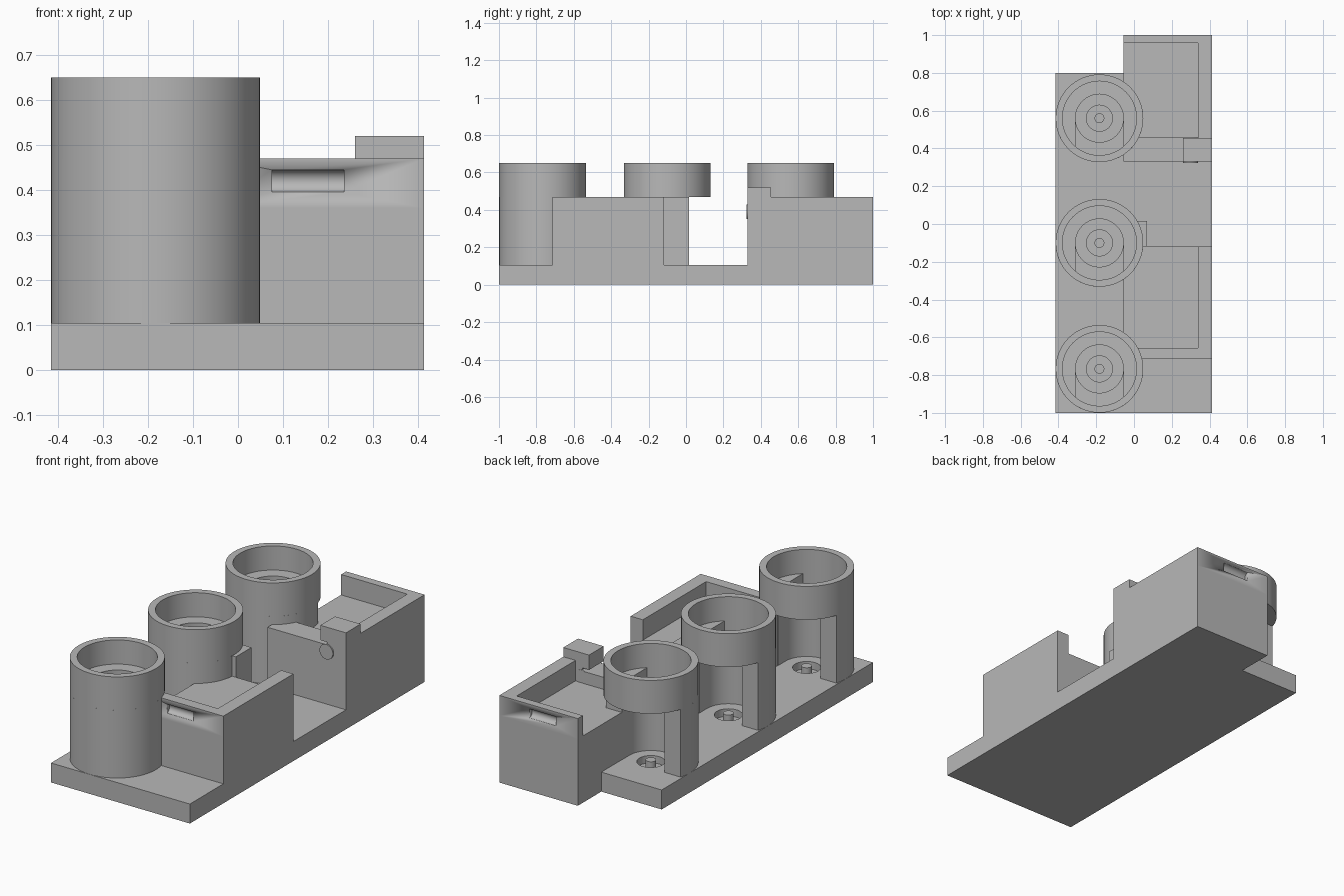
import bpy, bmesh, math
from mathutils import Matrix

if "Cube" in bpy.data.objects:
    bpy.data.objects.remove(bpy.data.objects["Cube"], do_unlink=True)

grey = bpy.data.materials.new("light grey plastic")
grey.use_nodes = True
colour = (0.48, 0.48, 0.48, 1)
grey.diffuse_color = colour
grey.node_tree.nodes["Principled BSDF"].inputs["Base Color"].default_value = colour


def arc(cx, cy, r, a0, a1, steps=32):
    """Points on an arc, angles in degrees, both ends included."""
    angles = [math.radians(a0 + (a1 - a0) * i / steps) for i in range(steps + 1)]
    return [(cx + r * math.cos(a), cy + r * math.sin(a)) for a in angles]


def circle(cx, cy, r, steps=64):
    return arc(cx, cy, r, 0, 360, steps)[:-1]


def rect(x0, x1, y0, y1):
    return [(x0, y0), (x1, y0), (x1, y1), (x0, y1)]


def finish(name, bm):
    bmesh.ops.recalc_face_normals(bm, faces=bm.faces[:])
    mesh = bpy.data.meshes.new(name)
    bm.to_mesh(mesh)
    bm.free()
    mesh.materials.append(grey)
    obj = bpy.data.objects.new(name, mesh)
    bpy.context.collection.objects.link(obj)
    bpy.ops.object.select_all(action='DESELECT')
    obj.select_set(True)
    bpy.context.view_layer.objects.active = obj
    bpy.ops.object.shade_smooth_by_angle(angle=math.radians(30))
    return obj


def prism(name, outline, z0, z1, holes=()):
    """Extrude an outline, with optional holes, between two heights."""
    bm = bmesh.new()
    edges = []
    for loop in [outline, *holes]:
        vs = [bm.verts.new((x, y, z0)) for x, y in loop]
        edges += [bm.edges.new((vs[i - 1], vs[i])) for i in range(len(vs))]
    if holes:
        bmesh.ops.triangle_fill(bm, use_beauty=True, use_dissolve=False, edges=edges)
    else:
        bm.faces.new(bm.verts[:])
    up = bmesh.ops.extrude_face_region(bm, geom=bm.faces[:], use_keep_orig=True)
    for v in up["geom"]:
        if isinstance(v, bmesh.types.BMVert):
            v.co.z = z1
    return finish(name, bm)


def rod(name, centre, r, length, axis):
    """Cylinder along the x or y axis."""
    bm = bmesh.new()
    turn = Matrix.Rotation(math.pi / 2, 4, 'Y' if axis == 'X' else 'X')
    bmesh.ops.create_cone(bm, cap_ends=True, segments=40, radius1=r, radius2=r,
                          depth=length, matrix=Matrix.Translation(centre) @ turn)
    return finish(name, bm)


def cut_groove(obj, y):
    """Rounded finger groove in an end wall."""
    cutter = rod("groove_cutter", (0.155, y, 0.42), 0.025, 0.16, 'X')
    cutter.hide_render = True
    mod = obj.modifiers.new("groove", 'BOOLEAN')
    mod.operation, mod.solver, mod.object = 'DIFFERENCE', 'EXACT', cutter
    bpy.ops.object.select_all(action='DESELECT')
    obj.select_set(True)
    bpy.context.view_layer.objects.active = obj
    bpy.ops.object.modifier_apply(modifier=mod.name)
    bpy.data.objects.remove(cutter, do_unlink=True)


# Shared sizes
RIGHT, LEFT, INNER, WALL = 0.413, -0.415, -0.055, 0.34
BASE, FLOOR, TOP, LEDGE, RIM = 0.105, 0.36, 0.47, 0.52, 0.65
CX, CUPS = -0.183, (-0.767, -0.1, 0.56)
R_OUT, R_IN, R_SLOT, R_HOLE = 0.232, 0.196, 0.127, 0.069
STEP, OPEN = 0.38, 0.065

# Base plate with a round recess below each cup
plan = [(LEFT, -1), (RIGHT, -1), (RIGHT, 1), (INNER, 1), (INNER, 0.8), (LEFT, 0.8)]
prism("base_bottom", plan, 0, 0.065)
prism("base_plate", plan, 0.065, BASE, [circle(CX, y, R_HOLE, 40) for y in CUPS])

# Cups: open-backed stem, slotted ledge and full rim
cut = math.degrees(math.asin(OPEN / R_OUT))
reach = math.degrees(math.acos(R_SLOT / R_IN))
for i, cy in enumerate(CUPS):
    n = str(i + 1)
    outer = arc(CX, cy, R_OUT, cut, -180 - cut, 48)
    ends = [(CX - R_SLOT, cy + OPEN)], [(CX + R_SLOT, cy + OPEN)]
    niche = arc(CX, cy, R_SLOT, -180, 0)
    slot = arc(CX, cy, R_IN, -180 + reach, -reach)
    prism("cup_stem_" + n, outer + ends[0] + niche + ends[1], BASE, STEP)
    prism("cup_neck_" + n, outer + ends[0] + slot + ends[1], STEP, TOP)
    prism("cup_ledge_" + n, circle(CX, cy, R_OUT), TOP, LEDGE,
          [slot + arc(CX, cy, R_SLOT, 0, 180)])
    prism("cup_rim_" + n, circle(CX, cy, R_OUT), LEDGE, RIM, [circle(CX, cy, R_IN)])
    prism("locating_peg_" + n, circle(CX, cy, 0.026, 24), 0.065, 0.115)

# Front tray: floor block and L-shaped wall
prism("front_tray_floor", rect(INNER, RIGHT, -0.715, -0.118), BASE, FLOOR)
front_wall = prism("front_tray_wall", [
    (INNER, -0.715), (RIGHT, -0.715), (RIGHT, -0.118),
    (WALL, -0.118), (WALL, -0.657), (INNER, -0.657)], FLOOR, TOP)
cut_groove(front_wall, -0.715)
prism("side_stop", rect(0.0, 0.07, -0.118, 0.015), BASE, TOP)

# Back tray: floor block, raised sill and L-shaped wall
prism("back_tray_floor", rect(INNER, RIGHT, 0.33, 1), BASE, FLOOR)
prism("back_tray_sill", rect(INNER, 0.3, 0.33, 0.458), FLOOR, 0.425)
back_wall = prism("back_tray_wall", [
    (INNER, 1), (RIGHT, 1), (RIGHT, 0.455),
    (WALL, 0.455), (WALL, 0.957), (INNER, 0.957)], FLOOR, TOP)
cut_groove(back_wall, 1)

# Latch tower with its cross pin
prism("latch_post", rect(0.3, RIGHT, 0.33, 0.455), FLOOR, 0.44)
prism("latch_head", rect(0.26, RIGHT, 0.33, 0.455), 0.44, LEDGE)
rod("latch_pin", (0.3, 0.39, 0.39), 0.04, 0.135, 'Y')
